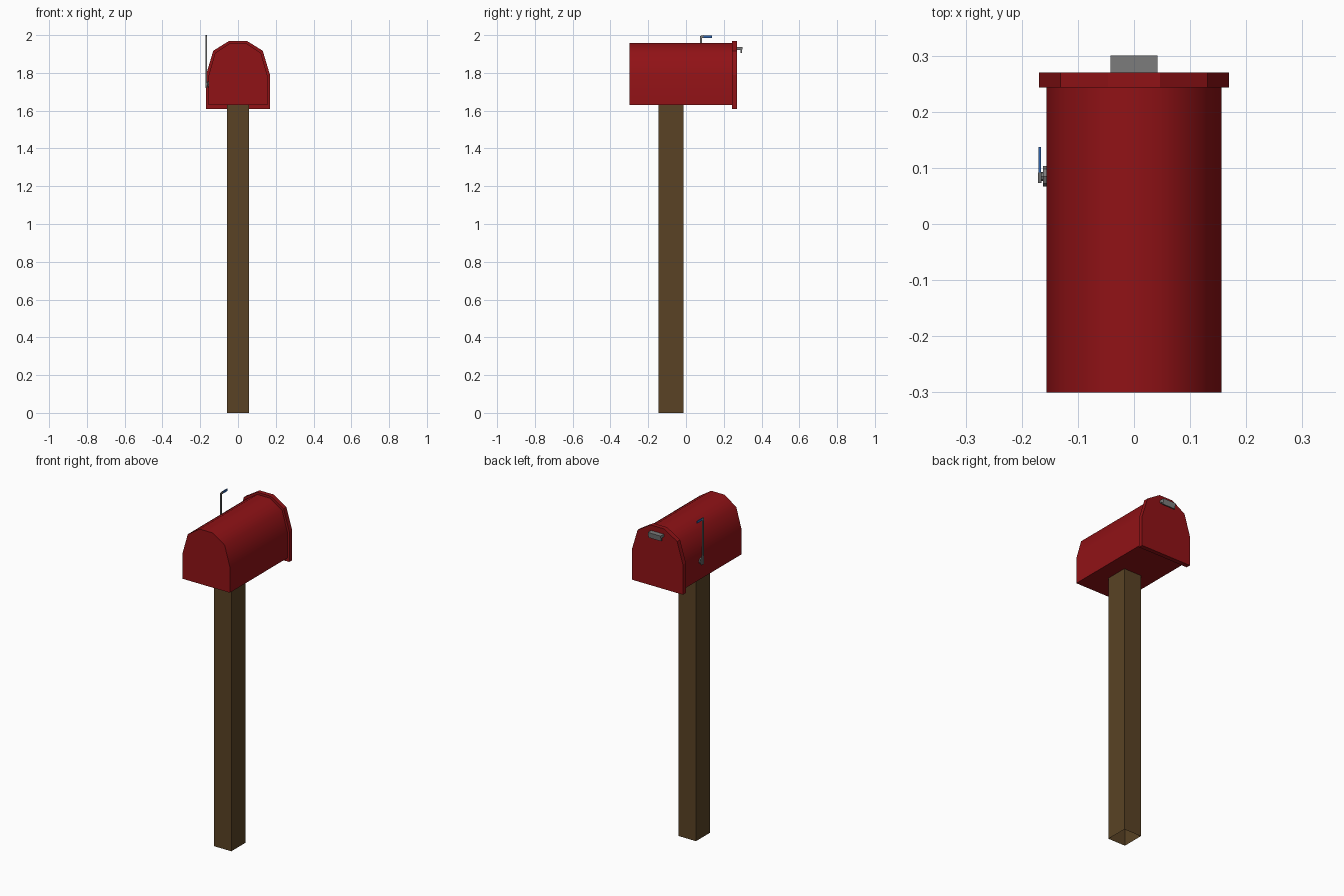
import bpy, bmesh, math
from mathutils import Matrix

if "Cube" in bpy.data.objects:
    bpy.data.objects.remove(bpy.data.objects["Cube"])


def material(name, rgb):
    m = bpy.data.materials.new(name)
    m.diffuse_color = (*rgb, 1)
    m.use_nodes = True
    m.node_tree.nodes["Principled BSDF"].inputs["Base Color"].default_value = m.diffuse_color
    return m


RED = material("red_paint", (0.28, 0.006, 0.008))
WOOD = material("brown_wood", (0.10, 0.055, 0.018))
METAL = material("grey_metal", (0.2, 0.2, 0.2))
BLUE = material("blue_paint", (0.03, 0.13, 0.42))


def finish(name, bm, mat, smooth=None):
    bmesh.ops.recalc_face_normals(bm, faces=bm.faces)
    me = bpy.data.meshes.new(name)
    bm.to_mesh(me)
    bm.free()
    me.materials.append(mat)
    ob = bpy.data.objects.new(name, me)
    bpy.context.collection.objects.link(ob)
    if smooth:
        bpy.ops.object.select_all(action='DESELECT')
        ob.select_set(True)
        bpy.context.view_layer.objects.active = ob
        bpy.ops.object.shade_smooth_by_angle(angle=math.radians(smooth))
    return ob


def extrude(name, points, offset, mat, smooth=None):
    """Extrude a planar outline along an offset vector."""
    bm = bmesh.new()
    face = bm.faces.new([bm.verts.new(p) for p in points])
    new = bmesh.ops.extrude_face_region(bm, geom=[face], use_keep_orig=True)["geom"]
    bmesh.ops.translate(bm, vec=offset,
                        verts=[g for g in new if isinstance(g, bmesh.types.BMVert)])
    return finish(name, bm, mat, smooth)


def box(name, lo, hi, mat, open_bottom=False):
    bm = bmesh.new()
    bmesh.ops.create_cube(bm, size=1)
    for v in bm.verts:
        v.co = [(a + b) / 2 + c * (b - a) for a, b, c in zip(lo, hi, v.co)]
    if open_bottom:
        bm.normal_update()
        bmesh.ops.delete(bm, geom=[f for f in bm.faces if f.normal.z < -0.5], context='FACES')
    return finish(name, bm, mat)


def disc(name, radius, x0, x1, y, z, mat, sides):
    bm = bmesh.new()
    bmesh.ops.create_cone(bm, cap_ends=True, segments=sides, radius1=radius,
                          radius2=radius, depth=x1 - x0,
                          matrix=Matrix.Translation(((x0 + x1) / 2, y, z))
                          @ Matrix.Rotation(math.pi / 2, 4, 'Y'))
    return finish(name, bm, mat)


def arch(half, y):
    """Mirrored arch outline from (x, z) points of the right half."""
    return [(x, y, z) for x, z in half] + [(-x, y, z) for x, z in reversed(half)]


# Post, open underneath
box("post", (-0.058, -0.146, 0), (0.058, -0.012, 1.63), WOOD, open_bottom=True)

# Arched box and the slightly larger door
extrude("mailbox_body",
        arch([(0.156, 1.63), (0.156, 1.785), (0.122, 1.905), (0.043, 1.957)], -0.3),
        (0, 0.545, 0), RED, 45)
extrude("door",
        arch([(0.169, 1.61), (0.169, 1.79), (0.131, 1.917), (0.046, 1.97)], 0.243),
        (0, 0.027, 0), RED)

# Hooked pull handle on the door
extrude("door_handle",
        [(-0.042, y, z) for y, z in [(0.268, 1.938), (0.3, 1.938), (0.295, 1.905),
                                     (0.288, 1.905), (0.288, 1.922), (0.268, 1.922)]],
        (0.084, 0, 0), METAL)

# Signal flag: hinge, arm and blue tip
disc("flag_hinge", 0.018, -0.162, -0.154, 0.085, 1.74, METAL, 8)
disc("flag_pin", 0.008, -0.17, -0.16, 0.085, 1.74, METAL, 8)
extrude("flag_arm",
        [(-0.171, y, z) for y, z in [(0.073, 1.72), (0.092, 1.72), (0.092, 1.76),
                                     (0.085, 1.775), (0.085, 1.985), (0.092, 1.985),
                                     (0.092, 2.0), (0.073, 1.995)]],
        (0.006, 0, 0), METAL)
box("flag_tip", (-0.17, 0.09, 1.985), (-0.166, 0.137, 1.999), BLUE)
